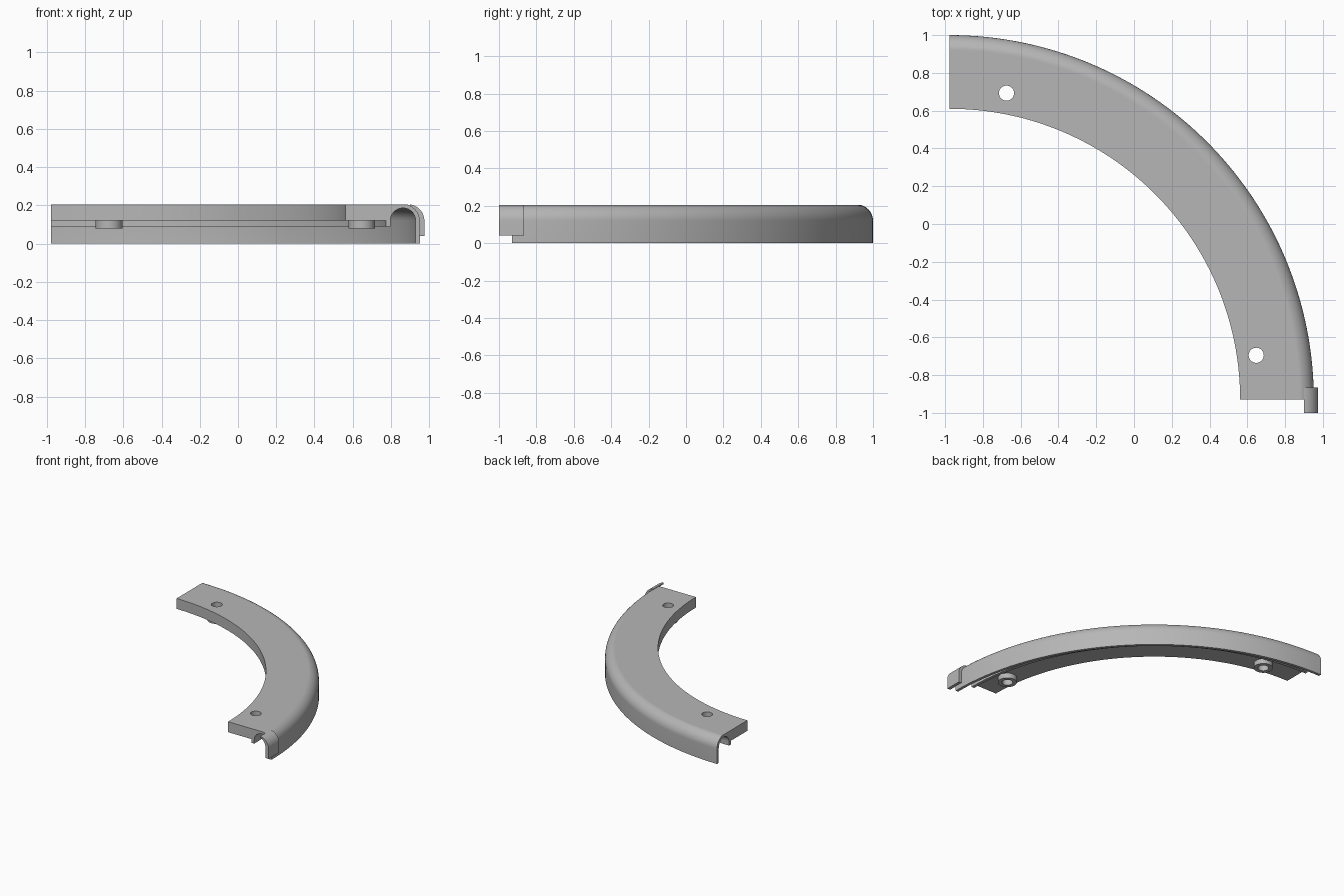
import bpy, bmesh, math
from mathutils import Matrix, Vector

cube = bpy.data.objects.get("Cube")
if cube:
    bpy.data.objects.remove(cube, do_unlink=True)

grey = bpy.data.materials.new("mid_grey")
grey.use_nodes = True
grey.diffuse_color = (0.47, 0.47, 0.47, 1)
grey.node_tree.nodes["Principled BSDF"].inputs["Base Color"].default_value = grey.diffuse_color

CX, CY = -0.978, -0.93          # centre of the quarter ring
TOP, SPRING = 0.205, 0.12       # top face and height where the curves start


def arc(cx, cz, r, a0, a1, n=14):
    """Points of an arc in the x-z plane, angles in degrees."""
    angles = [math.radians(a0 + (a1 - a0) * i / n) for i in range(n + 1)]
    return [(cx + r * math.cos(a), cz + r * math.sin(a)) for a in angles]


def finish(bm, name):
    bmesh.ops.recalc_face_normals(bm, faces=bm.faces)
    mesh = bpy.data.meshes.new(name)
    bm.to_mesh(mesh)
    bm.free()
    mesh.materials.append(grey)
    obj = bpy.data.objects.new(name, mesh)
    bpy.context.collection.objects.link(obj)
    return obj


def profile_face(bm, points, y):
    return bm.faces.new([bm.verts.new((x, y, z)) for x, z in points])


def smooth(obj):
    bpy.ops.object.select_all(action="DESELECT")
    obj.select_set(True)
    bpy.context.view_layer.objects.active = obj
    bpy.ops.object.shade_smooth_by_angle(angle=math.radians(30))


def cylinder(name, x, y, z0, z1, r):
    bm = bmesh.new()
    bmesh.ops.create_cone(bm, cap_ends=True, segments=40, radius1=r, radius2=r,
                          depth=z1 - z0,
                          matrix=Matrix.Translation((x, y, (z0 + z1) / 2)))
    return finish(bm, name)


def cut(obj, cutter):
    mod = obj.modifiers.new("hole", "BOOLEAN")
    mod.operation = "DIFFERENCE"
    mod.solver = "EXACT"
    mod.object = cutter


# Curved cover: plate, inner rim, arched channel and outer lip swept a quarter turn
section = [(0.562, SPRING), (0.773, SPRING), (0.773, 0.09), (0.797, 0.09)]
section += arc(0.863, SPRING, 0.066, 180, 0)
section += [(0.929, 0), (0.952, 0)]
section += arc(0.865, SPRING, 0.087, 0, 90)[:-1]
section += [(0.865, TOP), (0.562, TOP)]
section = [(x, min(z, TOP)) for x, z in section]
bm = bmesh.new()
start = profile_face(bm, section, CY)
result = bmesh.ops.spin(bm, geom=[start] + start.edges[:] + start.verts[:],
                        cent=(CX, CY, 0), axis=(0, 0, 1), angle=math.pi / 2,
                        steps=72, use_duplicate=False)
# Close the starting end if the sweep consumed its face
rim = [e for e in bm.edges if e.is_boundary]
if rim:
    bmesh.ops.holes_fill(bm, edges=rim, sides=0)
cover = finish(bm, "curved_cover")

# Screw bosses under the plate, with holes through the cover
for label, x, y in (("back", -0.675, 0.693), ("front", 0.647, -0.695)):
    boss = cylinder(label + "_screw_boss", x, y, 0.08, SPRING + 0.004, 0.07)
    cutter = cylinder(label + "_hole_cutter", x, y, -0.1, 0.4, 0.04)
    cutter.hide_render = True
    cutter.hide_set(True)
    cutter.display_type = "WIRE"
    cut(cover, cutter)
    cut(boss, cutter)
    smooth(boss)
smooth(cover)

# Overlapping joint tab wrapped round the outside of the front end
tab = arc(0.89, SPRING, 0.085, 0, 83)
tab = [(0.975, 0.04)] + tab + [(0.9, 0.194)]
tab += arc(0.865, SPRING, 0.083, 60, 0) + [(0.948, 0.04)]
bm = bmesh.new()
face = profile_face(bm, tab, -1.0)
new = bmesh.ops.extrude_face_region(bm, geom=[face])["geom"]
bmesh.ops.translate(bm, vec=Vector((0, 0.135, 0)),
                    verts=[v for v in new if isinstance(v, bmesh.types.BMVert)])
if not face.is_valid or any(e.is_boundary for e in bm.edges):
    bmesh.ops.holes_fill(bm, edges=[e for e in bm.edges if e.is_boundary], sides=0)
smooth(finish(bm, "joint_tab"))
